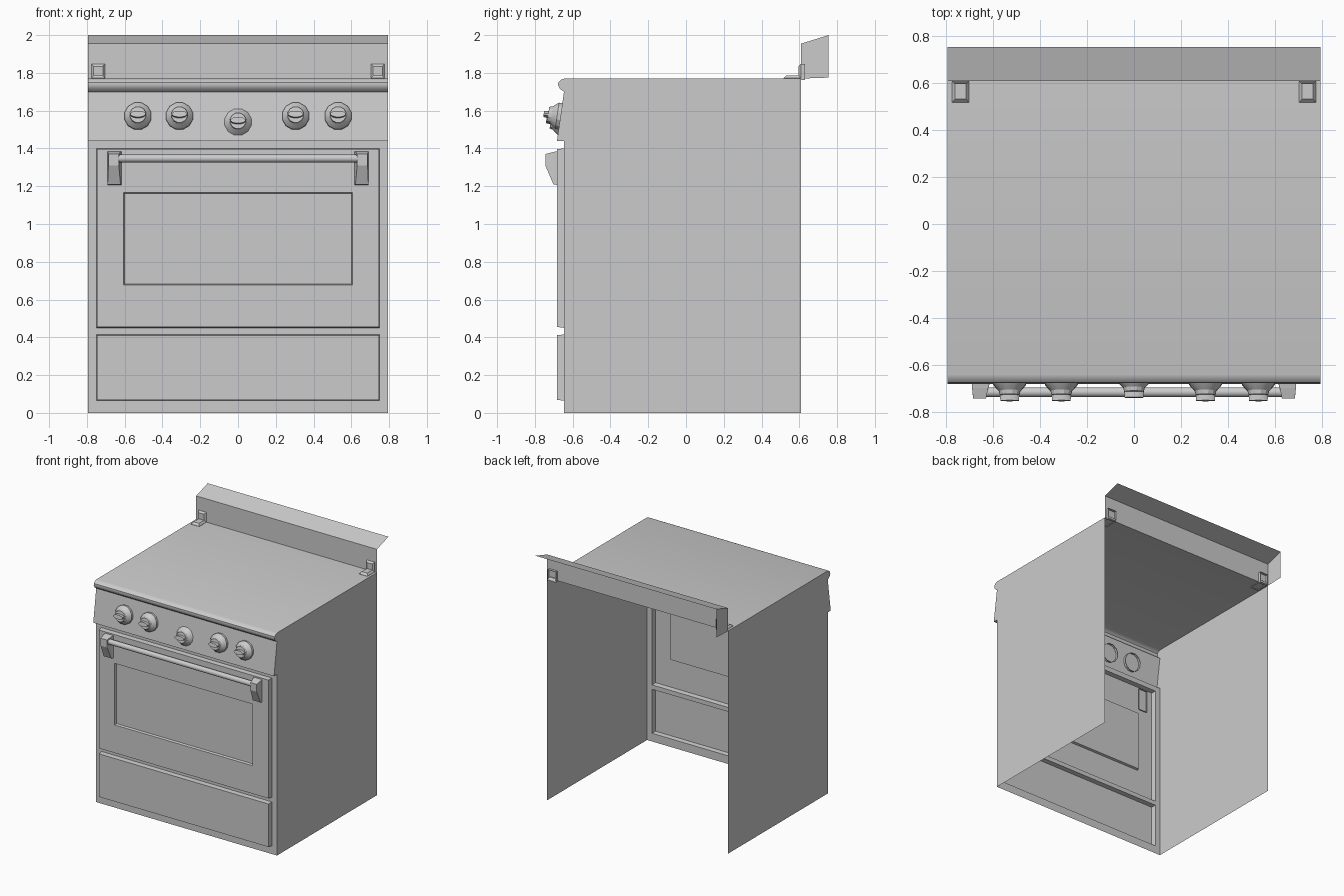
import bpy, bmesh
from math import sin, cos, pi, atan2
from mathutils import Vector, Matrix

if "Cube" in bpy.data.objects:
    bpy.data.objects.remove(bpy.data.objects["Cube"])

W = 0.795


def finish(name, bm, recalc=False, smooth=None):
    bmesh.ops.remove_doubles(bm, verts=bm.verts, dist=1e-5)
    if recalc:
        bmesh.ops.recalc_face_normals(bm, faces=bm.faces)
    me = bpy.data.meshes.new(name)
    bm.to_mesh(me)
    bm.free()
    ob = bpy.data.objects.new(name, me)
    bpy.context.collection.objects.link(ob)
    if smooth:
        bpy.ops.object.select_all(action='DESELECT')
        ob.select_set(True)
        bpy.context.view_layer.objects.active = ob
        bpy.ops.object.shade_smooth_by_angle(angle=smooth)
    return ob


def strip(name, profile, ends=(), smooth=None):
    """Sheet swept across the full width from a (y, z) profile, listed back to front."""
    bm = bmesh.new()
    left = [bm.verts.new((-W, y, z)) for y, z in profile]
    right = [bm.verts.new((W, y, z)) for y, z in profile]
    for i in range(len(profile) - 1):
        bm.faces.new((left[i], left[i + 1], right[i + 1], right[i]))
    return finish(name, bm, smooth=smooth)


def plate(name, x, outline):
    """Flat (y, z) plate facing away from the centre."""
    bm = bmesh.new()
    f = bm.faces.new([bm.verts.new((x, y, z)) for y, z in outline])
    f.normal_update()
    if f.normal.x * x < 0:
        f.normal_flip()
    return finish(name, bm)


def loft(name, rings, cap_start=False, smooth=None, matrix=None):
    """Skin between closed rings; the last ring is capped."""
    bm = bmesh.new()
    vs = [[bm.verts.new(p) for p in r] for r in rings]
    n = len(vs[0])
    for a, b in zip(vs, vs[1:]):
        for i in range(n):
            j = (i + 1) % n
            bm.faces.new((a[i], a[j], b[j], b[i]))
    bm.faces.new(vs[-1])
    if cap_start:
        bm.faces.new(vs[0][::-1])
    if matrix:
        bm.transform(matrix)
    return finish(name, bm, True, smooth)


def circle(r, t, n=12, flat=1.0, dz=0.0):
    """Ring around the local -y axis at distance t."""
    return [(r * cos(2 * pi * (i + .5) / n), -t, dz + flat * r * sin(2 * pi * (i + .5) / n)) for i in range(n)]


# Hob top with rounded front lip, and slanted control panel
lip = [(-0.641, 1.77), (-0.662, 1.764), (-0.676, 1.75), (-0.677, 1.735), (-0.668, 1.716), (-0.646, 1.70)]
strip("hob_top", [(0.61, 1.77)] + lip, smooth=0.7)
panel = [(-0.646, 1.70), (-0.683, 1.44), (-0.646, 1.44)]
strip("control_panel", panel)

# Side panels (the back and the bottom are open)
outline = [(0.61, 0), (0.61, 1.77)] + lip + panel[1:] + [(-0.646, 0)]
for side, s in (("left", -1), ("right", 1)):
    plate(side + "_side", s * W, outline)

# Front sheet with pressed-out door, window and drawer
bm = bmesh.new()
xs = [-W, -0.75, 0.75, W]
zs = [0, 0.065, 0.415, 0.45, 1.40, 1.44]
cells = {}
for i in range(3):
    for k in range(5):
        cells[i, k] = bm.faces.new([bm.verts.new((x, -0.646, z)) for x, z in (
            (xs[i], zs[k]), (xs[i + 1], zs[k]), (xs[i + 1], zs[k + 1]), (xs[i], zs[k + 1]))])
bm.normal_update()


def push(face, hx, z0, z1, y):
    bmesh.ops.inset_individual(bm, faces=[face], thickness=0.003)
    mid = face.calc_center_median().z
    for v in face.verts:
        v.co = (hx if v.co.x > 0 else -hx, y, z1 if v.co.z > mid else z0)
    bm.normal_update()


door = cells[1, 3]
push(door, 0.746, 0.455, 1.396, -0.683)
push(door, 0.607, 0.678, 1.167, -0.683)
push(door, 0.602, 0.683, 1.162, -0.665)
push(cells[1, 1], 0.746, 0.069, 0.411, -0.683)
finish("front_door_and_drawer", bm)

# Door handle: bar and two tapered mounts
loft("handle_bar", [[(x, y - 0.717, z + 1.347) for x_, y, z in circle(0.021, 0)
                     for y, z in [(x_, z)]] for x in (-0.65, 0.65)], True, 0.7)


def mount_ring(s, x0, x1, yb, zb, yt, zt):
    return [(s * x0, yb, zb), (s * x1, yb, zb), (s * x1, yt, zt), (s * x0, yt, zt)]


for side, s in (("left", -1), ("right", 1)):
    loft(side + "_handle_mount", [
        mount_ring(s, 0.613, 0.69, -0.672, 1.205, -0.672, 1.387),
        mount_ring(s, 0.622, 0.69, -0.702, 1.21, -0.70, 1.382),
        mount_ring(s, 0.631, 0.686, -0.745, 1.31, -0.745, 1.37)])

# Knobs standing square to the slanted panel
tilt = -atan2(0.037, 0.26)
for i, (x, z, out) in enumerate([(-0.53, 1.57, 0), (-0.31, 1.57, 0), (0, 1.54, -0.018),
                                 (0.305, 1.57, 0), (0.53, 1.57, 0)]):
    y = -0.646 - 0.037 * (1.70 - z) / 0.26
    m = Matrix.Translation((x, y, z)) @ Matrix.Rotation(tilt, 4, 'X') @ Matrix.Translation((0, -out, 0))
    loft(f"knob_{i + 1}", [circle(r, t) for r, t in (
        (0.073, -0.02), (0.073, 0.018), (0.064, 0.03), (0.047, 0.048), (0.043, 0.066))],
        smooth=0.5, matrix=m)
    loft(f"knob_grip_{i + 1}", [circle(0.043, 0.06, 12, 0.45), circle(0.041, 0.09, 12, 0.4)],
         smooth=0.5, matrix=m)

# Backsplash with sloped top; only its left end is closed
strip("backsplash", [(0.755, 2.0), (0.61, 1.955), (0.61, 1.77)])
plate("backsplash_end", -W, [(0.61, 1.77), (0.755, 1.775), (0.755, 2.0), (0.61, 1.955)])

# Corner brackets: bevelled foot and upright
for side, s in (("left", -1), ("right", 1)):
    a, b, c = 0.704, 0.776, 0.012

    def flat(d, y0, y1, z):
        return [(s * (a + d), y0, z), (s * (b - d), y0, z), (s * (b - d), y1, z), (s * (a + d), y1, z)]

    def wall(d, z0, z1, y):
        return [(s * (a + d), y, z0), (s * (b - d), y, z0), (s * (b - d), y, z1), (s * (a + d), y, z1)]

    loft(side + "_bracket_foot", [flat(0, 0.517, 0.63, 1.762), flat(0, 0.517, 0.63, 1.772),
                                  flat(c, 0.532, 0.62, 1.787)])
    loft(side + "_bracket_upright", [wall(0, 1.762, 1.848, 0.63), wall(0, 1.762, 1.848, 0.609),
                                     wall(c, 1.775, 1.835, 0.596)])
